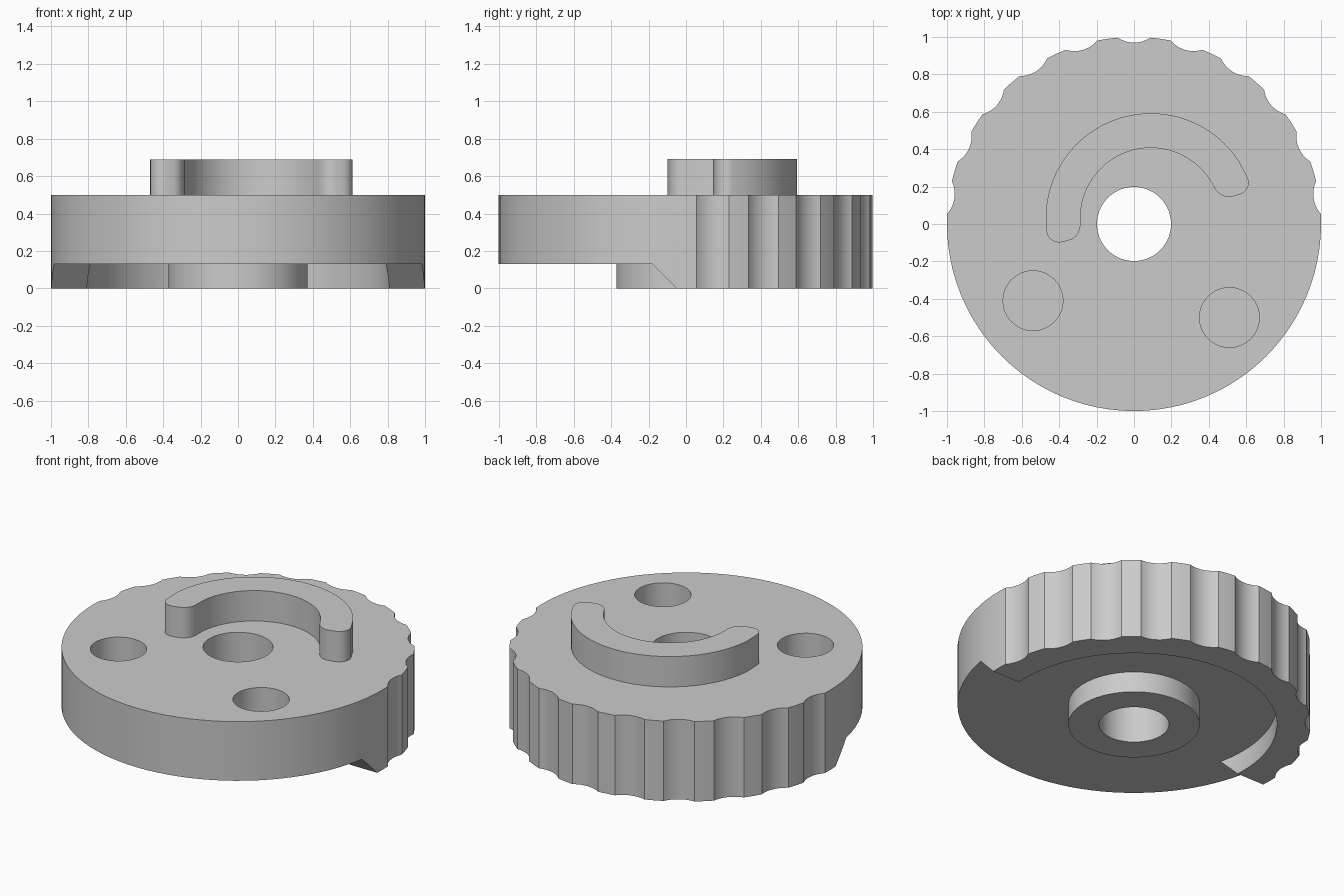
import bpy, bmesh
from math import sin, cos, acos, atan2, pi, radians

cube = bpy.data.objects.get("Cube")
if cube:
    bpy.data.objects.remove(cube, do_unlink=True)

grey = bpy.data.materials.new("plain grey")
grey.use_nodes = True
grey.diffuse_color = (0.6, 0.6, 0.6, 1)
grey.node_tree.nodes["Principled BSDF"].inputs["Base Color"].default_value = (0.6, 0.6, 0.6, 1)


def prism(name, outline, low, high, along_x=False):
    """Extrude a closed outline along z, or a (y, z) outline along x."""
    bm = bmesh.new()
    points = [(low, a, b) if along_x else (a, b, low) for a, b in outline]
    face = bm.faces.new([bm.verts.new(p) for p in points])
    moved = bmesh.ops.extrude_face_region(bm, geom=[face])["geom"]
    step = (high - low, 0, 0) if along_x else (0, 0, high - low)
    bmesh.ops.translate(bm, vec=step, verts=[g for g in moved if isinstance(g, bmesh.types.BMVert)])
    bmesh.ops.recalc_face_normals(bm, faces=bm.faces)
    mesh = bpy.data.meshes.new(name)
    bm.to_mesh(mesh)
    bm.free()
    mesh.materials.append(grey)
    obj = bpy.data.objects.new(name, mesh)
    bpy.context.collection.objects.link(obj)
    return obj


def circle(r, x=0, y=0, n=72):
    return [(x + r * cos(2 * pi * i / n), y + r * sin(2 * pi * i / n)) for i in range(n)]


def activate(obj):
    bpy.ops.object.select_all(action="DESELECT")
    obj.select_set(True)
    bpy.context.view_layer.objects.active = obj


def cut(obj, cutter):
    cutter.hide_render = True
    mod = obj.modifiers.new("cut", "BOOLEAN")
    mod.operation, mod.solver, mod.object = "DIFFERENCE", "EXACT", cutter
    activate(obj)
    bpy.ops.object.modifier_apply(modifier=mod.name)
    bpy.data.objects.remove(cutter, do_unlink=True)


# Knob outline: round front half, eleven concave finger scallops round the back
NOTCHES, DIST, NOTCH_R = 11, 1.13, 0.16
half = acos((1 + DIST**2 - NOTCH_R**2) / (2 * DIST))
swing = atan2(sin(half), DIST - cos(half))
outline = []
for i in range(NOTCHES):
    mid = pi * (i + 0.5) / NOTCHES
    for k in range(-6, 7):
        a = mid + pi - swing * k / 6
        outline.append((DIST * cos(mid) + NOTCH_R * cos(a), DIST * sin(mid) + NOTCH_R * sin(a)))
    land = pi / NOTCHES - 2 * half
    if i < NOTCHES - 1:
        outline += [(cos(mid + half + land * f), sin(mid + half + land * f)) for f in (1 / 3, 2 / 3)]
outline += [(cos(pi + pi * i / 48), sin(pi + pi * i / 48)) for i in range(49)]
body = prism("knob_body", outline, 0, 0.5)

# Underside recess, leaving a skirt on the back half with sloped ends
cut(body, prism("recess_cutter", circle(0.81, n=96), -0.1, 0.13))
cut(body, prism("front_cutter", [(-1.2, -0.1), (0.05, -0.1), (-0.18, 0.13), (-1.2, 0.13)], -1.2, 1.2, True))

# Centre bore and two blind holes in the top
cut(body, prism("bore_cutter", circle(0.198), -0.2, 0.8))
for x, y in ((-0.54, -0.41), (0.51, -0.5)):
    cut(body, prism("hole_cutter", circle(0.16, x, y, 48), 0.25, 0.8))

# Hub ring under the plate
hub = prism("hub", circle(0.372), 0, 0.14)
cut(hub, prism("hub_bore_cutter", circle(0.198), -0.2, 0.8))

# Raised half-ring with rounded corners on top
CX, CY, INNER, OUTER, FILLET = 0.09, 0.03, 0.377, 0.562, 0.075
START, END = radians(15), radians(195)


def corner(r_edge, inward, end, side):
    """Fillet points from the arc edge towards the flat end."""
    pts = []
    for i in range(9):
        t = pi / 2 * i / 8
        r = r_edge + inward * FILLET * (1 - cos(t))
        pts.append((r, end + side * FILLET * (1 - sin(t)) / r))
    return pts


polar = corner(OUTER, -1, START, 1)[::-1]
polar += [(OUTER, START + (END - START) * i / 40) for i in range(4, 37)]
polar += corner(OUTER, -1, END, -1)
polar += corner(INNER, 1, END, -1)[::-1]
polar += [(INNER, END - (END - START) * i / 40) for i in range(4, 37)]
polar += corner(INNER, 1, START, 1)
ridge = prism("curved_ridge", [(CX + r * cos(a), CY + r * sin(a)) for r, a in polar], 0.49, 0.69)

for obj in (body, hub, ridge):
    activate(obj)
    bpy.ops.object.shade_smooth_by_angle(angle=radians(25))
